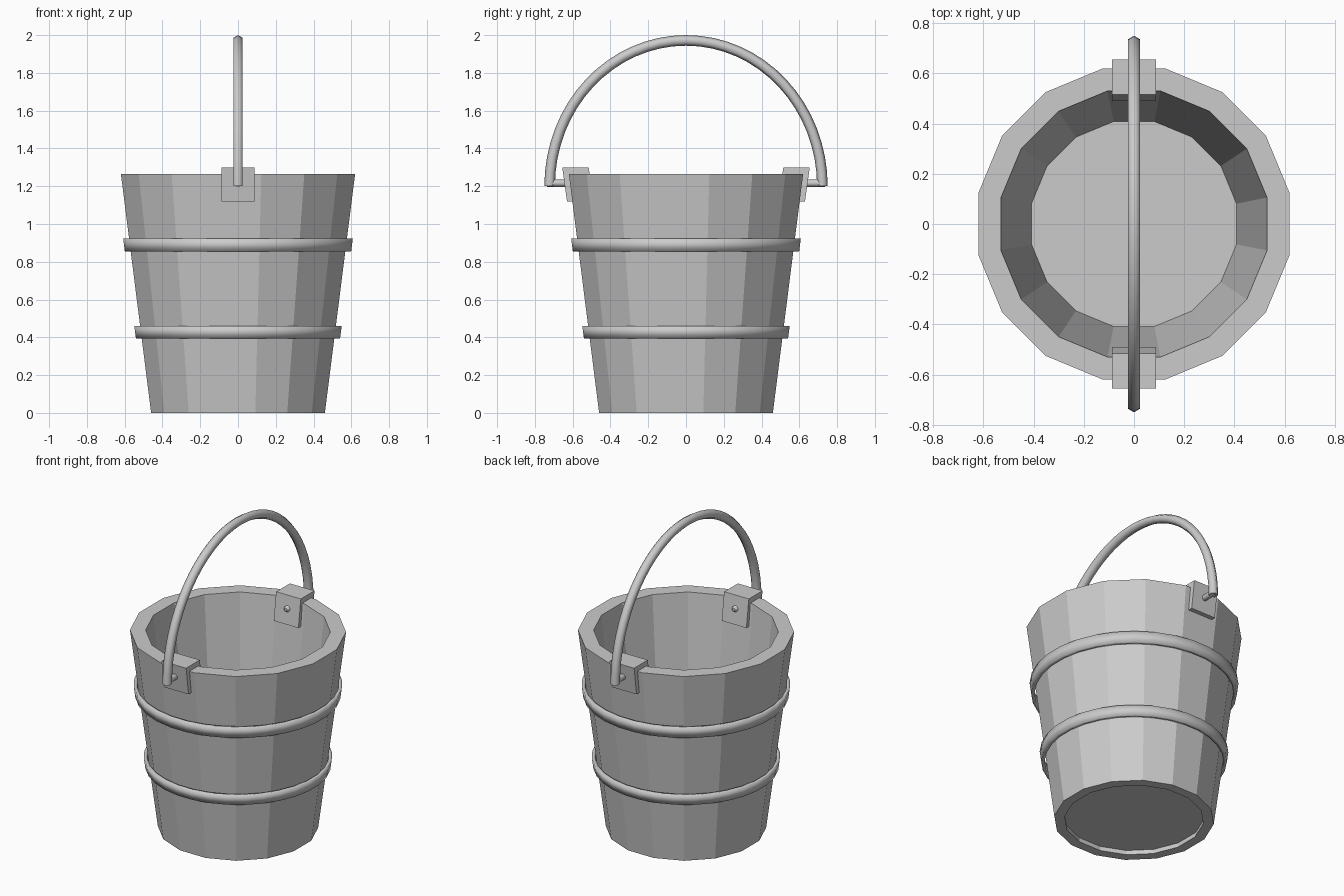
import bpy, bmesh
from math import pi, cos, sin

if "Cube" in bpy.data.objects:
    bpy.data.objects.remove(bpy.data.objects["Cube"])


def finish(bm, name, smooth=False):
    bmesh.ops.recalc_face_normals(bm, faces=bm.faces[:])
    for f in bm.faces:
        f.smooth = smooth
    me = bpy.data.meshes.new(name)
    bm.to_mesh(me)
    bm.free()
    ob = bpy.data.objects.new(name, me)
    bpy.context.collection.objects.link(ob)
    return ob


def bridge(bm, rings, closed):
    """Join equal-sized loops of vertices; cap the ends unless closed."""
    n = len(rings[0])
    for i in range(len(rings) if closed else len(rings) - 1):
        a, b = rings[i], rings[(i + 1) % len(rings)]
        for j in range(n):
            k = (j + 1) % n
            bm.faces.new((a[j], a[k], b[k], b[j]))
    if not closed:
        bm.faces.new(rings[0])
        bm.faces.new(rings[-1])


def lathe(name, profile, sides, closed=True, smooth=False):
    """Spin (radius, z) points around z, flats facing the axes."""
    bm = bmesh.new()
    angles = [2 * pi * (j + 0.5) / sides for j in range(sides)]
    rings = [[bm.verts.new((r * cos(a), r * sin(a), z)) for a in angles]
             for r, z in profile]
    bridge(bm, rings, closed)
    return finish(bm, name, smooth)


SIDES = 16
K = 1 / cos(pi / SIDES)      # flat distance -> corner radius

# Tapered stave wall, open top and bottom
lathe("bucket_wall", [(0.46 * K, 0), (0.62 * K, 1.265),
                      (0.53 * K, 1.265), (0.40 * K, 0)], SIDES)

# Recessed floor
lathe("bucket_floor", [(0.408 * K, 0.03), (0.413 * K, 0.08)], SIDES, closed=False)

# Two loose metal hoops following the taper
for name, r, z0, z1 in (("lower_hoop", 0.543, 0.395, 0.46),
                        ("upper_hoop", 0.602, 0.854, 0.924)):
    d = 0.009
    lathe(name, [(r - 0.02, z0), (r, z0), (r + d, z1), (r + d - 0.02, z1)],
          32, smooth=True)

# Bracket blocks straddling the rim, with pivot pins
for side, s in (("front", -1), ("back", 1)):
    bm = bmesh.new()
    section = [(0.63, 1.12), (0.655, 1.298), (0.515, 1.298), (0.49, 1.12)]
    rings = [[bm.verts.new((x, s * y, z)) for y, z in section] for x in (-0.088, 0.088)]
    bridge(bm, rings, False)
    finish(bm, side + "_bracket")

    bm = bmesh.new()
    pin = [(0.019, 0.735), (0.019, 0.495), (0.010, 0.487)]
    rings = [[bm.verts.new((r * cos(a), s * y, 1.216 + r * sin(a)))
              for a in [2 * pi * j / 12 for j in range(12)]] for r, y in pin]
    bridge(bm, rings, False)
    ob = finish(bm, side + "_pin", True)
    for f in ob.data.polygons:
        f.use_smooth = len(f.vertices) == 4

# Arched bail handle: hexagonal tube swept over a half ellipse
bm = bmesh.new()
A, B, R, Z0, STEPS = 0.722, 0.772, 0.028, 1.2, 32
rings = []
for i in range(STEPS + 1):
    t = pi * i / STEPS
    ny, nz = cos(t) / A, sin(t) / B
    m = (ny * ny + nz * nz) ** 0.5
    ny, nz = ny / m, nz / m
    rings.append([bm.verts.new((R * sin(p), A * cos(t) + R * cos(p) * ny,
                                Z0 + B * sin(t) + R * cos(p) * nz))
                  for p in [2 * pi * j / 6 for j in range(6)]])
bridge(bm, rings, False)
handle = finish(bm, "handle", True)
for f in handle.data.polygons:
    f.use_smooth = len(f.vertices) == 4
